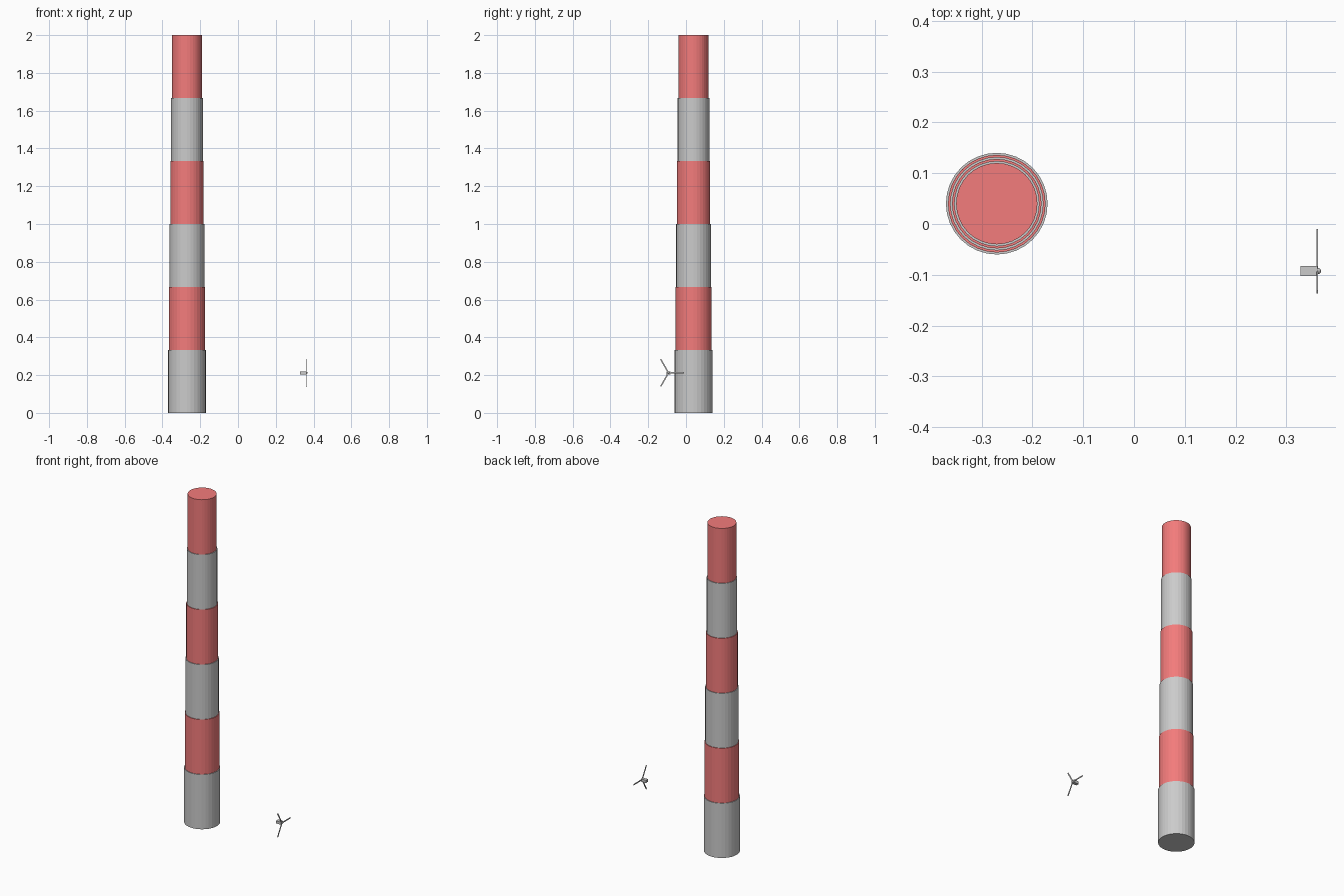
import bpy
from math import pi, radians
from mathutils import Matrix, Vector

if "Cube" in bpy.data.objects:
    bpy.data.objects.remove(bpy.data.objects["Cube"])

TOWER = Vector((-0.27, 0.04, 0))
HUB = Vector((0.361, -0.0925, 0.212))
SEGMENTS = 6
HEIGHT = 2 / SEGMENTS

red = bpy.data.materials.new("red_paint")
red.diffuse_color = (0.9, 0.2, 0.2, 1)
red.use_nodes = True
red.node_tree.nodes["Principled BSDF"].inputs["Base Color"].default_value = red.diffuse_color


def box(name, size, matrix):
    bpy.ops.mesh.primitive_cube_add(size=1)
    ob = bpy.context.object
    ob.name = name
    ob.data.transform(matrix @ Matrix.Diagonal((*size, 1)))
    return ob


# Stepped chimney, alternating grey and red bands that narrow upwards
for i in range(SEGMENTS):
    bpy.ops.mesh.primitive_cylinder_add(
        vertices=32, radius=0.1 - 0.004 * i, depth=HEIGHT,
        location=TOWER + Vector((0, 0, HEIGHT * (i + 0.5))))
    band = bpy.context.object
    band.name = f"tower_band_{i + 1}"
    if i % 2:
        band.data.materials.append(red)

# Nacelle behind the rotor
box("nacelle", (0.033, 0.02, 0.016),
    Matrix.Translation(HUB + Vector((-0.0165, 0, 0))))

# Rotor hub
bpy.ops.mesh.primitive_uv_sphere_add(segments=16, ring_count=8, radius=0.006,
                                     location=HUB + Vector((0.001, 0, 0)))
bpy.context.object.name = "rotor_hub"

# Three blades spread around the x axis
for i in range(3):
    box(f"blade_{i + 1}", (0.003, 0.083, 0.007),
        Matrix.Translation(HUB) @ Matrix.Rotation(radians(120 * i), 4, 'X')
        @ Matrix.Translation((0, 0.0415, 0)))
